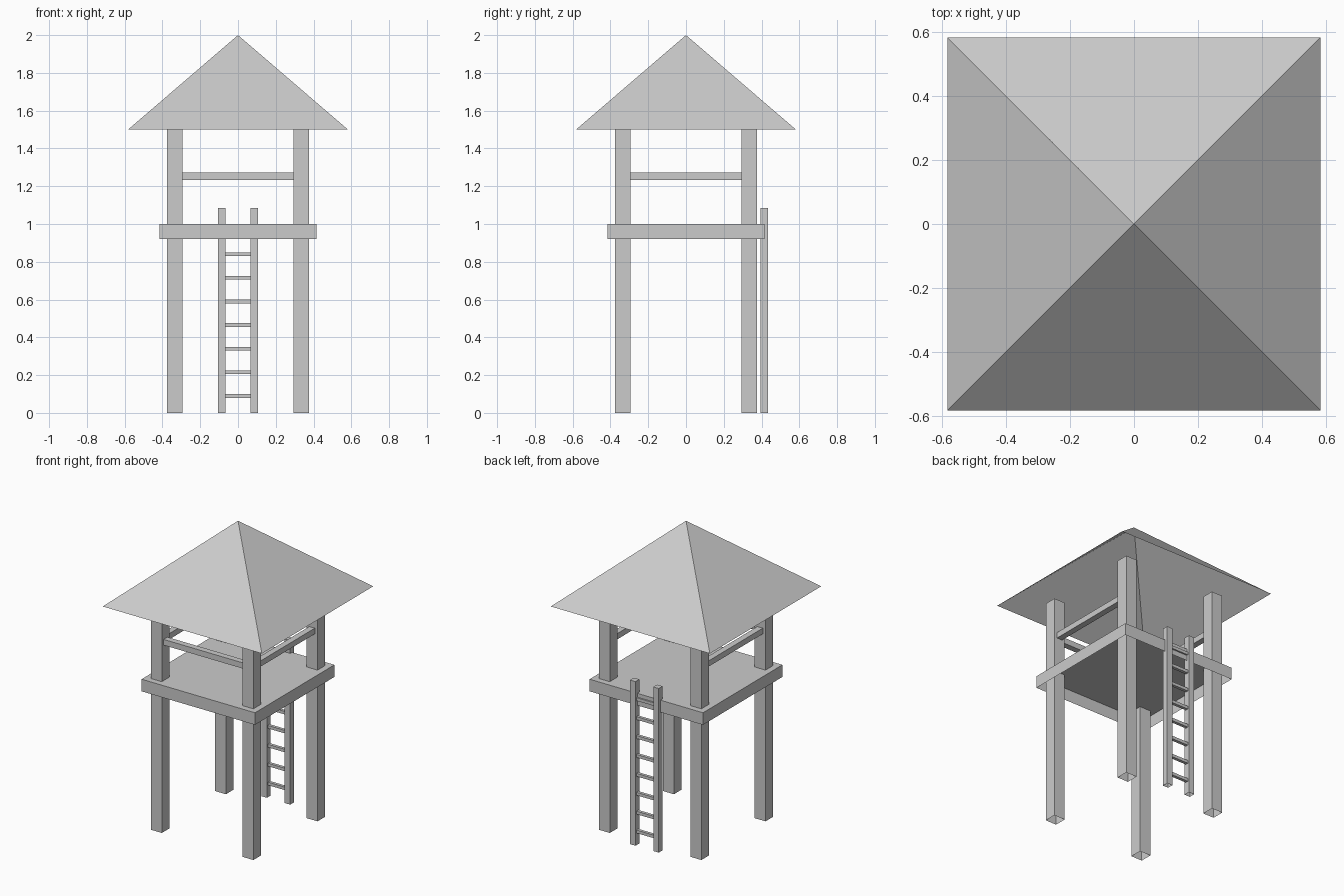
import bpy
import bmesh
from mathutils import Vector

cube = bpy.data.objects.get("Cube")
if cube:
    bpy.data.objects.remove(cube, do_unlink=True)

GREY = (0.6, 0.6, 0.6, 1.0)
mat = bpy.data.materials.new("plain grey")
mat.use_nodes = True
mat.diffuse_color = GREY
mat.node_tree.nodes["Principled BSDF"].inputs["Base Color"].default_value = GREY


def finish(name, bm):
    mesh = bpy.data.meshes.new(name)
    bm.to_mesh(mesh)
    bm.free()
    mesh.materials.append(mat)
    obj = bpy.data.objects.new(name, mesh)
    bpy.context.scene.collection.objects.link(obj)
    return obj


def box(name, centre, size, open_bottom=False):
    bm = bmesh.new()
    bmesh.ops.create_cube(bm, size=1)
    for v in bm.verts:
        v.co = Vector(c + s * p for c, s, p in zip(centre, size, v.co))
    if open_bottom:
        bm.normal_update()
        under = [f for f in bm.faces if f.normal.z < -0.5]
        bmesh.ops.delete(bm, geom=under, context='FACES')
    return finish(name, bm)


SIDES = (("left", 1), ("right", -1))
POST = 0.335  # post centre distance

# Four corner posts, hollow underneath
for side, sx in SIDES:
    for end, sy in (("front", -1), ("back", 1)):
        box(f"{end}_{side}_post", (sx * POST, sy * POST, 0.75),
            (0.08, 0.08, 1.5), open_bottom=True)

# Platform deck
box("platform", (0, 0, 0.96), (0.83, 0.83, 0.08), open_bottom=True)

# Guard rails on three sides; the ladder side stays open
box("front_rail", (0, -POST, 1.253), (0.59, 0.04, 0.038))
for side, sx in SIDES:
    box(f"{side}_rail", (sx * POST, 0, 1.253), (0.04, 0.59, 0.038))

# Ladder at the back
for side, sx in SIDES:
    box(f"{side}_ladder_stile", (sx * 0.085, 0.415, 0.5425),
        (0.04, 0.04, 1.085), open_bottom=True)
for i in range(8):
    box(f"ladder_rung_{i + 1}", (0, 0.415, 0.09 + i * 0.125), (0.13, 0.02, 0.02))

# Pyramid roof, open underneath
bm = bmesh.new()
apex = bm.verts.new((0, 0, 2))
eaves = [bm.verts.new((0.582 * x, 0.582 * y, 1.5))
         for x, y in ((-1, -1), (1, -1), (1, 1), (-1, 1))]
for i, corner in enumerate(eaves):
    bm.faces.new((corner, eaves[(i + 1) % 4], apex))
finish("roof", bm)
